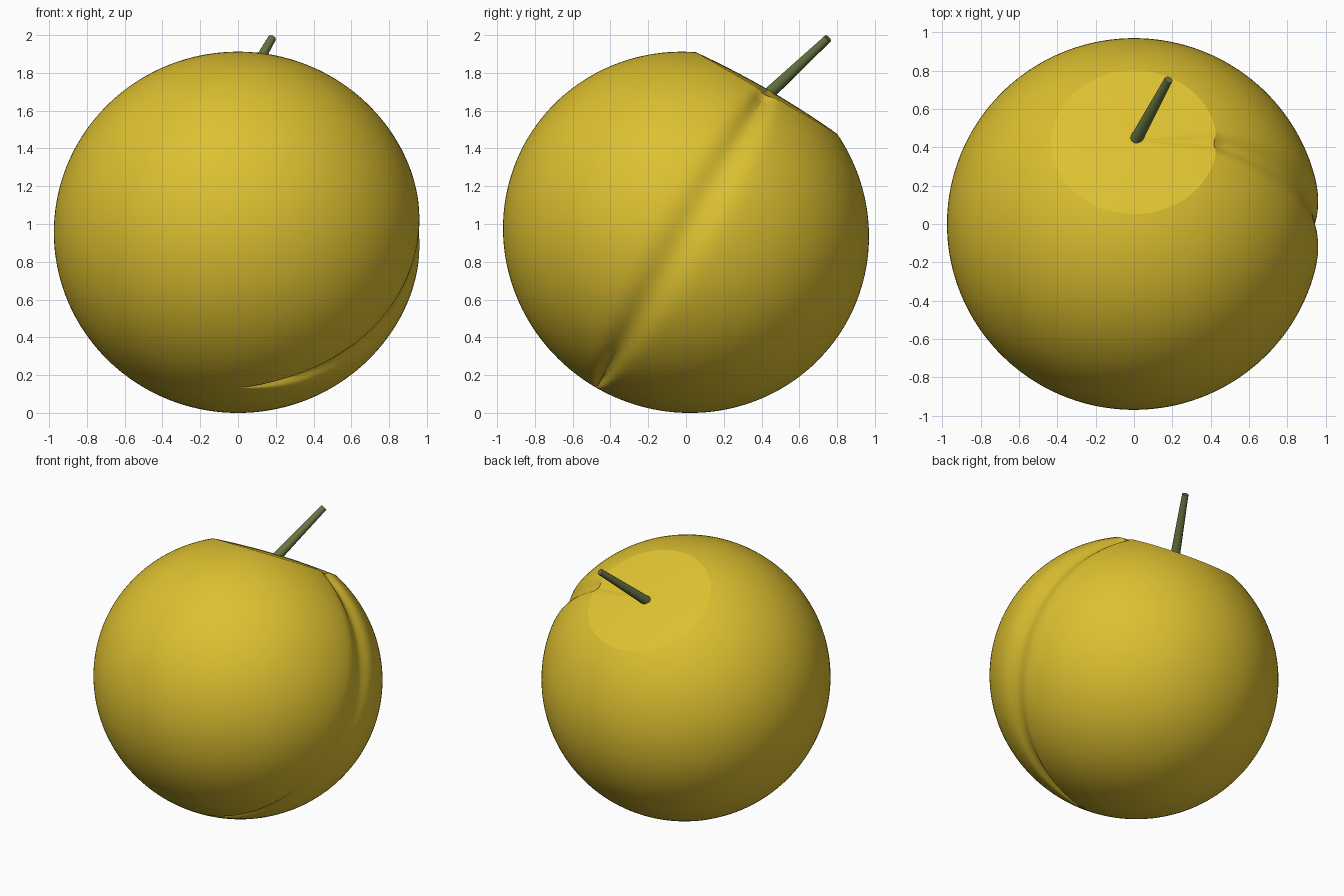
import bpy, bmesh, math
from mathutils import Matrix, Vector

if "Cube" in bpy.data.objects:
    bpy.data.objects.remove(bpy.data.objects["Cube"])


def material(name, rgb):
    m = bpy.data.materials.new(name)
    m.diffuse_color = (*rgb, 1.0)
    m.use_nodes = True
    m.node_tree.nodes["Principled BSDF"].inputs["Base Color"].default_value = m.diffuse_color
    return m


def make_object(name, bm, mat, angle):
    bmesh.ops.recalc_face_normals(bm, faces=bm.faces[:])
    mesh = bpy.data.meshes.new(name)
    bm.to_mesh(mesh)
    bm.free()
    mesh.materials.append(mat)
    ob = bpy.data.objects.new(name, mesh)
    bpy.context.collection.objects.link(ob)
    bpy.ops.object.select_all(action='DESELECT')
    ob.select_set(True)
    bpy.context.view_layer.objects.active = ob
    bpy.ops.object.shade_smooth_by_angle(angle=math.radians(angle))
    return ob


yellow = material("yellow skin", (0.73, 0.53, 0.03))
green = material("olive stem", (0.138, 0.178, 0.054))

# Fruit body: slightly squat ball with a shallow cap and a crease down +x
R, H, RIM = 0.975, 0.95, 0.432
SEG, ROWS, CAP = 192, 72, 8
start = math.asin(RIM / R)
profile = []
for i in range(1, CAP):
    t = i / CAP
    profile.append((RIM * t, H * math.cos(start) + 0.02 * (1 - t * t)))
for i in range(ROWS):
    a = start + (math.pi - start) * i / ROWS
    profile.append((R * math.sin(a), H * math.cos(a)))


def crease(phi, r):
    phi = (phi + math.pi) % (2 * math.pi) - math.pi
    return 1 - 0.036 * min(1, r / 0.25) * math.exp(-(phi / 0.1) ** 2)


bm = bmesh.new()
rings = []
for r, z in profile:
    ring = []
    for j in range(SEG):
        phi = 2 * math.pi * j / SEG
        s = crease(phi, r)
        sz = s if z < 0.84 else 1 - (1 - s) * 0.4
        ring.append(bm.verts.new((r * s * math.cos(phi), r * s * math.sin(phi), z * sz)))
    rings.append(ring)
top = bm.verts.new((0, 0, H * math.cos(start) + 0.02))
bottom = bm.verts.new((0, 0, -H))
for j in range(SEG):
    k = (j + 1) % SEG
    bm.faces.new((top, rings[0][j], rings[0][k]))
    bm.faces.new((bottom, rings[-1][k], rings[-1][j]))
    for a, b in zip(rings, rings[1:]):
        bm.faces.new((a[j], b[j], b[k], a[k]))
# Lean the fruit back by 30 degrees and rest it on the ground
tilt = Matrix.Translation((0, 0, 0.956)) @ Matrix.Rotation(math.radians(-30), 4, 'X')
bm.transform(tilt)
make_object("fruit_body", bm, yellow, 20)

# Stem: tapered rod leaning out of the cap
base, tip = Vector((0.0, 0.42, 1.672)), Vector((0.18, 0.752, 1.983))
d = tip - base
bm = bmesh.new()
bmesh.ops.create_cone(bm, cap_ends=True, segments=12, radius1=0.034, radius2=0.022,
                      depth=d.length)
bm.transform(Matrix.Translation((base + tip) / 2) @ d.to_track_quat('Z', 'Y').to_matrix().to_4x4())
make_object("stem", bm, green, 40)
